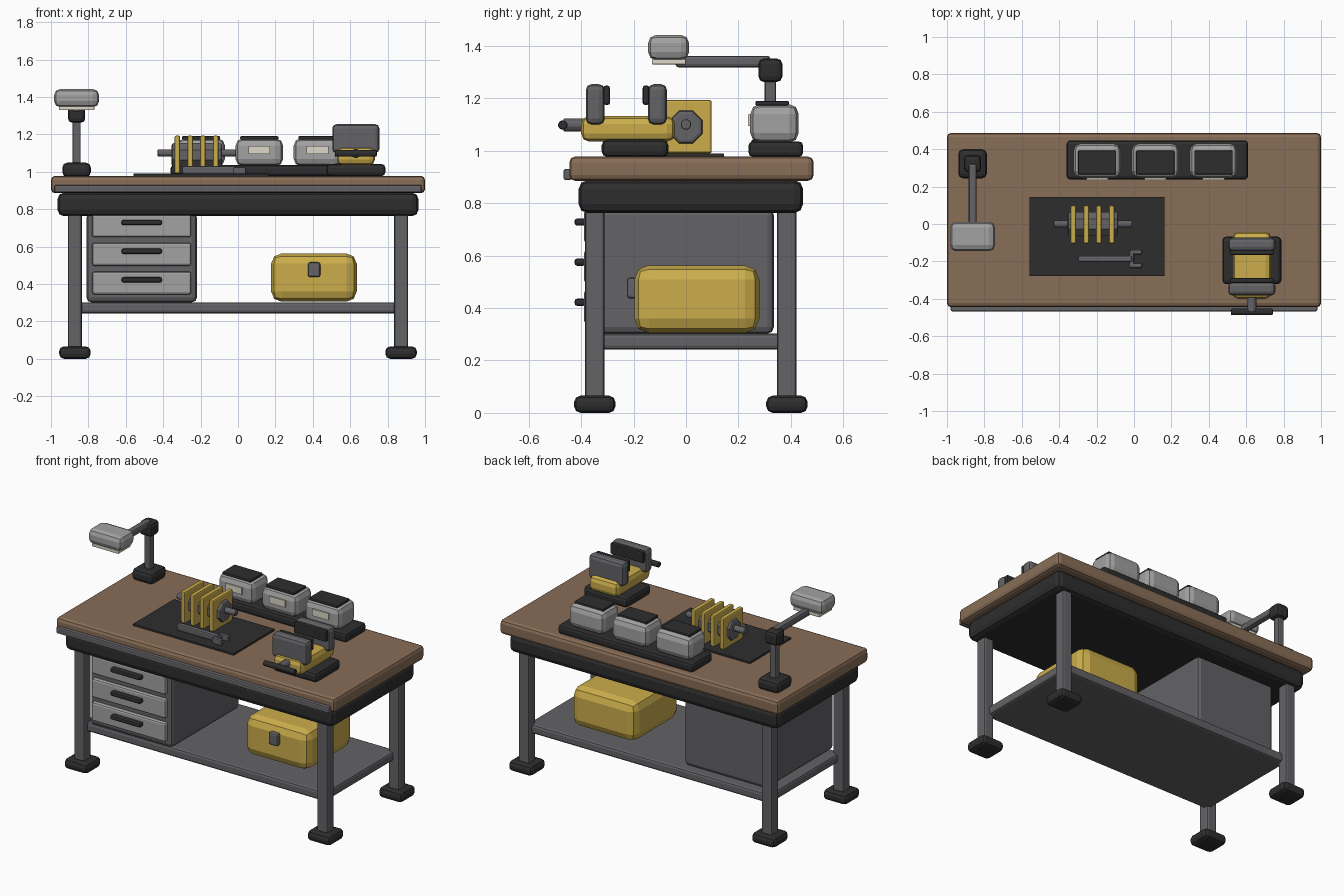
import bpy, bmesh, math
from mathutils import Matrix, Vector

if "Cube" in bpy.data.objects:
    bpy.data.objects.remove(bpy.data.objects["Cube"])


def mat(name, r, g, b):
    m = bpy.data.materials.new(name)
    m.diffuse_color = (r, g, b, 1)
    m.use_nodes = True
    m.node_tree.nodes["Principled BSDF"].inputs["Base Color"].default_value = m.diffuse_color
    return m


WOOD = mat("warm wood", 0.25, 0.155, 0.095)
YELLOW = mat("tool yellow", 0.60, 0.42, 0.07)
STEEL = mat("dark steel", 0.125, 0.125, 0.135)
BLACK = mat("rubber black", 0.027, 0.027, 0.028)
LIGHT = mat("light grey", 0.36, 0.36, 0.36)
CREAM = mat("cream", 0.72, 0.69, 0.58)


def finish(bm, name, m):
    me = bpy.data.meshes.new(name)
    bm.to_mesh(me)
    bm.free()
    me.materials.append(m)
    ob = bpy.data.objects.new(name, me)
    bpy.context.collection.objects.link(ob)
    return ob


def box(name, x, y, z, m, bevel=0.01, seg=2):
    """Bevelled box from (min, max) ranges."""
    lo, hi = Vector((x[0], y[0], z[0])), Vector((x[1], y[1], z[1]))
    size = hi - lo
    bm = bmesh.new()
    bmesh.ops.create_cube(bm, size=1)
    bmesh.ops.scale(bm, vec=size, verts=bm.verts)
    bmesh.ops.translate(bm, vec=(lo + hi) / 2, verts=bm.verts)
    if bevel:
        bmesh.ops.bevel(bm, geom=bm.edges[:], offset=min(bevel, min(size) * 0.45),
                        segments=seg, profile=0.5, affect='EDGES')
    return finish(bm, name, m)


def rod(name, a, b, r, m, sides=12, bevel=0.0):
    """Cylinder between two points."""
    a, b = Vector(a), Vector(b)
    d = b - a
    bm = bmesh.new()
    bmesh.ops.create_cone(bm, cap_ends=True, segments=sides, radius1=r, radius2=r, depth=d.length)
    if bevel:
        rims = [e for e in bm.edges if abs(e.verts[0].co.z - e.verts[1].co.z) < 1e-5]
        bmesh.ops.bevel(bm, geom=rims, offset=bevel, segments=2, profile=0.5, affect='EDGES')
    rot = d.to_track_quat('Z', 'Y').to_matrix().to_4x4()
    bmesh.ops.transform(bm, matrix=Matrix.Translation((a + b) / 2) @ rot
                        @ Matrix.Rotation(math.pi / sides, 4, 'Z'), verts=bm.verts)
    return finish(bm, name, m)


def around(c, h):
    return (c - h, c + h)


# Table top, edge strip, apron and shelf
box("table_top", (-1, 1), (-0.445, 0.487), (0.885, 0.978), WOOD, 0.022)
box("front_edge_strip", (-0.98, 0.98), (-0.467, -0.435), (0.888, 0.93), STEEL, 0.008)
box("apron", (-0.965, 0.965), (-0.41, 0.447), (0.762, 0.888), BLACK, 0.035)
box("lower_shelf", (-0.87, 0.87), (-0.35, 0.385), (0.242, 0.302), STEEL, 0.015)

# Legs and feet
for sx, side in ((-1, "left"), (1, "right")):
    for cy, end in ((-0.348, "front"), (0.385, "back")):
        cx = sx * 0.872
        box(f"{end}_{side}_leg", around(cx, 0.037), around(cy, 0.037), (0.03, 0.80), STEEL, 0.012)
        box(f"{end}_{side}_foot", around(cx, 0.084), around(cy, 0.079), (0, 0.066), BLACK, 0.025)

# Drawer cabinet
box("drawer_cabinet", (-0.81, -0.22), (-0.365, 0.335), (0.302, 0.78), STEEL, 0.025)
for i in range(3):
    z = 0.405 + 0.153 * i
    box(f"drawer_{i+1}", (-0.78, -0.25), (-0.39, -0.345), around(z, 0.061), LIGHT, 0.012)
    box(f"drawer_handle_{i+1}", around(-0.515, 0.108), (-0.425, -0.383), around(z + 0.017, 0.014), BLACK, 0.010)

# Tool case on the shelf
box("tool_case", (0.177, 0.635), (-0.197, 0.28), (0.305, 0.563), YELLOW, 0.055)
box("tool_case_latch", (0.373, 0.44), (-0.226, -0.185), (0.436, 0.516), STEEL, 0.012)

# Desk lamp
lx, ly = -0.863, 0.322
box("lamp_base", around(lx, 0.076), around(ly, 0.078), (0.972, 1.048), BLACK, 0.025)
box("lamp_post", around(lx, 0.022), around(ly, 0.022), (1.03, 1.30), STEEL, 0.008)
box("lamp_joint", around(lx, 0.046), around(ly, 0.046), (1.262, 1.352), BLACK, 0.022)
box("lamp_arm", around(lx, 0.021), (-0.04, ly), (1.318, 1.362), STEEL, 0.012)
box("lamp_head", around(lx, 0.12), (-0.145, 0.012), (1.345, 1.442), LIGHT, 0.032)
box("lamp_diffuser", around(lx, 0.095), (-0.13, 0.0), (1.329, 1.35), CREAM, 0.004)

# Tray with three lidded bins
box("bin_tray", (-0.36, 0.61), (0.238, 0.447), (0.976, 1.036), BLACK, 0.018)
for i in range(3):
    cx = -0.197 + 0.311 * i
    box(f"bin_{i+1}", around(cx, 0.127), (0.245, 0.43), (1.03, 1.178), LIGHT, 0.038)
    box(f"bin_lid_{i+1}", around(cx, 0.102), (0.265, 0.392), (1.172, 1.19), BLACK, 0.005)
    box(f"bin_label_{i+1}", around(cx, 0.058), (0.236, 0.2455), around(1.116, 0.022), CREAM, 0)

# Work mat with finned rotor
box("work_mat", (-0.56, 0.163), (-0.278, 0.144), (0.974, 0.99), BLACK, 0.003)
rod("rotor_shaft", (-0.43, 0, 1.10), (-0.01, 0, 1.10), 0.02, STEEL, 12, 0.005)
rod("rotor_core", (-0.355, 0, 1.09), (-0.085, 0, 1.09), 0.068, STEEL, 8, 0.012)
for i in range(4):
    box(f"rotor_fin_{i+1}", around(-0.324 + 0.068 * i, 0.0145), (-0.105, 0.098),
        (0.99, 1.193), YELLOW, 0.008)

# Spanner on the mat
box("spanner_bar", (-0.298, -0.01), (-0.203, -0.17), (0.988, 1.03), STEEL, 0.008)
box("spanner_head", (-0.025, 0.0), (-0.233, -0.14), (0.988, 1.022), STEEL, 0.006)
for n, y in (("rear", -0.15), ("front", -0.222)):
    box(f"spanner_{n}_jaw", (-0.022, 0.042), around(y, 0.012), (0.988, 1.025), STEEL, 0.006)

# Bench vise
vx = 0.63
box("vise_base", around(vx, 0.158), (-0.322, -0.067), (0.976, 1.042), BLACK, 0.022)
box("vise_body", around(vx, 0.102), (-0.40, -0.042), (1.035, 1.132), YELLOW, 0.03)
for n, y, p in (("front", (-0.382, -0.31), (-0.315, -0.29)),
                ("back", (-0.145, -0.073), (-0.165, -0.14))):
    box(f"vise_{n}_jaw", around(vx, 0.126), y, (1.10, 1.254), STEEL, 0.022)
    box(f"vise_{n}_jaw_pad", around(vx, 0.118), p, (1.175, 1.248), BLACK, 0.008)
rod("vise_screw", (vx, -0.468, 1.098), (vx, -0.38, 1.098), 0.025, STEEL, 12, 0.004)
rod("vise_handle", (vx - 0.112, -0.47, 1.098), (vx + 0.112, -0.47, 1.098), 0.018, BLACK, 12, 0.006)
